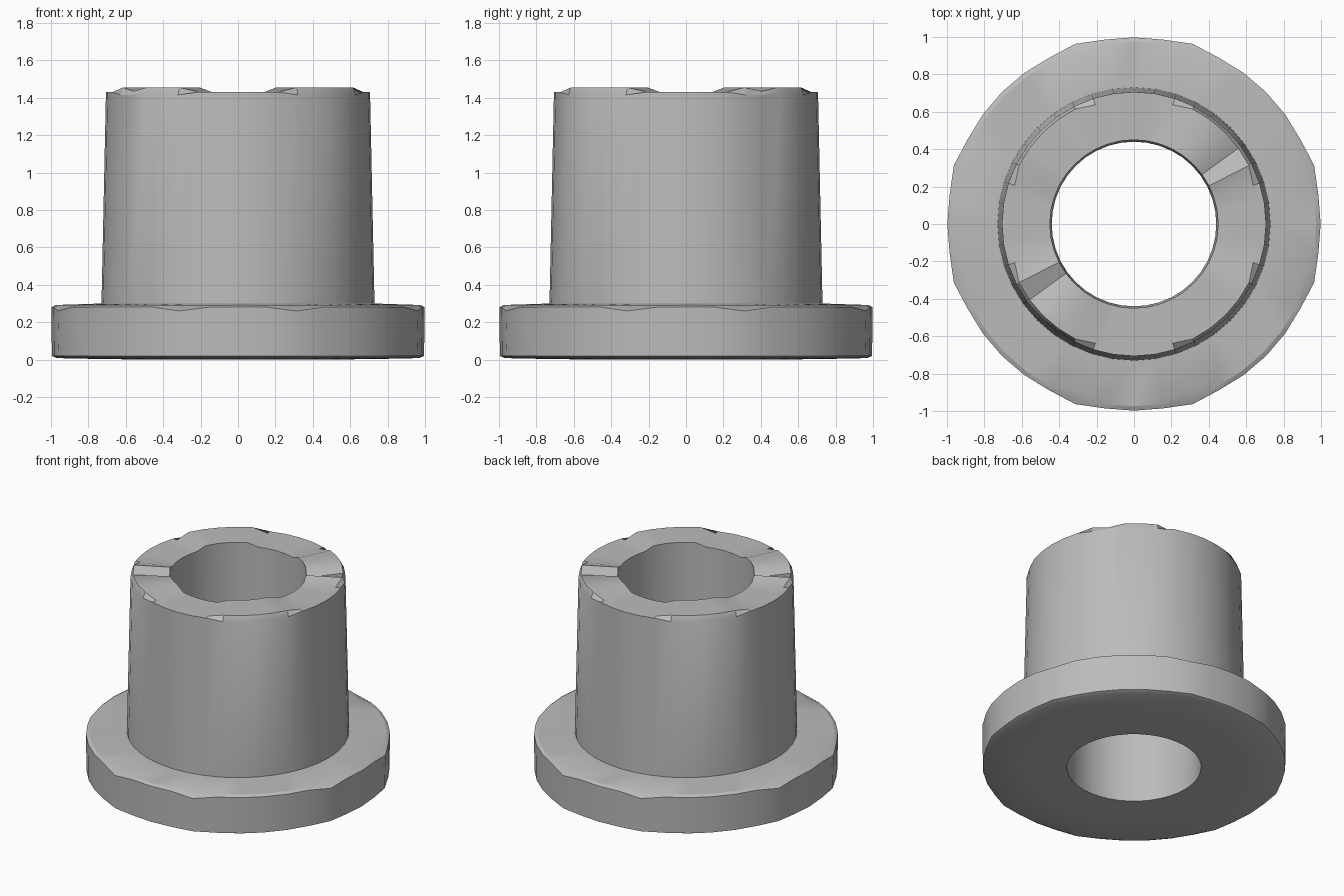
import bpy, bmesh, math

cube = bpy.data.objects.get("Cube")
if cube:
    bpy.data.objects.remove(cube)

SEG = 40

# Single grey plastic
mat = bpy.data.materials.new("plain_grey")
mat.use_nodes = True
grey = (0.5, 0.5, 0.5, 1)
mat.diffuse_color = grey
mat.node_tree.nodes["Principled BSDF"].inputs["Base Color"].default_value = grey


def off_axis(deg):
    """Degrees to the nearest x or y axis."""
    return min(deg % 90, 90 - deg % 90)


def top_height(deg, width, groove):
    """Collar top: low at the axes, raised on the diagonals, two radial grooves."""
    z = 1.43 if off_axis(deg) <= width else 1.455
    return z - groove if deg in (36, 216) else z


def scallop(deg, amount):
    """Value found only at the eight nicks around a rim."""
    return amount if off_axis(deg) == 18 else 0


# Closed cross-section: (radius, height) at each angle, bore to flange to collar
section = [
    lambda d: (0.44, 0.0),
    lambda d: (0.73, 0.003),
    lambda d: (0.97, 0.008),
    lambda d: (0.995 + scallop(d, 0.012), 0.02),
    lambda d: (0.998 + scallop(d, 0.015), 0.28 - scallop(d, 0.02)),
    lambda d: (0.975 - scallop(d, 0.03), 0.292),
    lambda d: (0.73, 0.30),
    lambda d: (0.706, 1.43 - (0.015 if off_axis(d) in (27, 36) else 0)),
    lambda d: (0.69 - scallop(d, 0.02), top_height(d, 18, 0.02)),
    lambda d: (0.45, top_height(d, 23, 0.05)),
]

# Flanged bushing, turned around z
bm = bmesh.new()
rings = []
for point in section:
    ring = []
    for i in range(SEG):
        deg = i * 360 // SEG
        r, z = point(deg)
        a = math.radians(deg)
        ring.append(bm.verts.new((r * math.cos(a), r * math.sin(a), z)))
    rings.append(ring)

for k, low in enumerate(rings):
    high = rings[(k + 1) % len(rings)]
    for i in range(SEG):
        j = (i + 1) % SEG
        bm.faces.new((low[i], low[j], high[j], high[i]))
bmesh.ops.recalc_face_normals(bm, faces=bm.faces)

mesh = bpy.data.meshes.new("flanged_bushing")
bm.to_mesh(mesh)
bm.free()
mesh.materials.append(mat)
bushing = bpy.data.objects.new("flanged_bushing", mesh)
bpy.context.collection.objects.link(bushing)

bpy.ops.object.select_all(action="DESELECT")
bushing.select_set(True)
bpy.context.view_layer.objects.active = bushing
bpy.ops.object.shade_smooth_by_angle(angle=math.radians(25))
